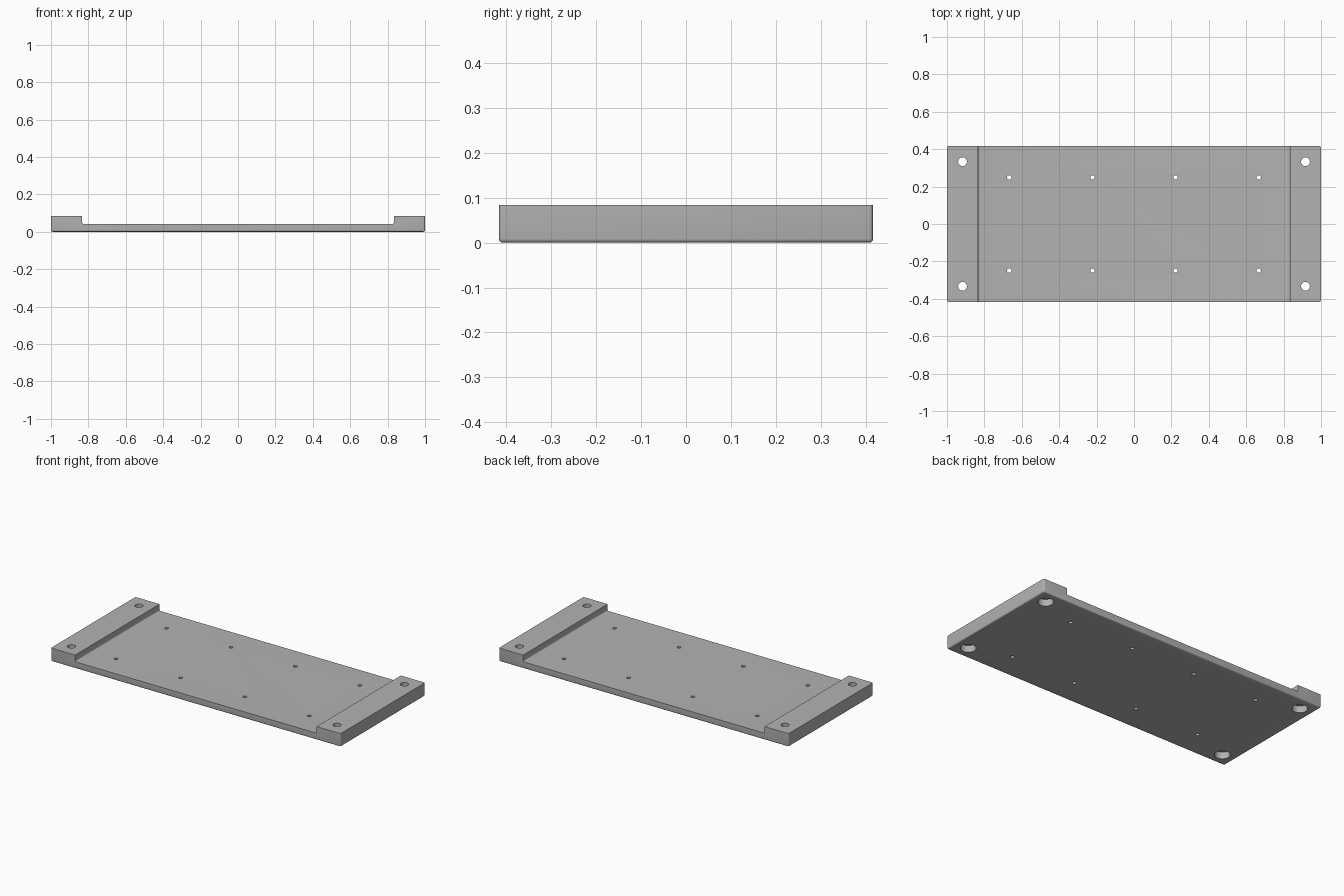
import bpy, bmesh, math

if "Cube" in bpy.data.objects:
    bpy.data.objects.remove(bpy.data.objects["Cube"])

L, W, H = 1.0, 0.4165, 0.0833      # half length, half width, height
FLOOR, STEP, R = 0.0417, 0.8333, 0.0085  # recess floor, recess wall, fillet radius

grey = bpy.data.materials.new("light grey")
grey.diffuse_color = (0.45, 0.45, 0.45, 1)
grey.use_nodes = True
grey.node_tree.nodes["Principled BSDF"].inputs["Base Color"].default_value = grey.diffuse_color


def make_object(name, bm):
    bmesh.ops.recalc_face_normals(bm, faces=bm.faces[:])
    mesh = bpy.data.meshes.new(name)
    bm.to_mesh(mesh)
    bm.free()
    mesh.materials.append(grey)
    ob = bpy.data.objects.new(name, mesh)
    bpy.context.collection.objects.link(ob)
    return ob


def add_lathe(bm, cx, cy, profile, sides):
    """Closed stepped cylinder from (radius, z) pairs."""
    rings = [[bm.verts.new((cx + r * math.cos(2 * math.pi * i / sides),
                            cy + r * math.sin(2 * math.pi * i / sides), z))
              for i in range(sides)] for r, z in profile]
    for a, b in zip(rings, rings[1:]):
        for i in range(sides):
            j = (i + 1) % sides
            bm.faces.new((a[i], a[j], b[j], b[i]))
    bm.faces.new(rings[0][::-1])
    bm.faces.new(rings[-1])


# Base plate: recessed profile with filleted inner corners, extruded along y
half = [(L, 0), (L, H), (STEP, H)]
for i in range(6):
    a = math.pi / 2 * i / 5
    half.append((STEP - R + R * math.cos(a), FLOOR + R - R * math.sin(a)))
outline = half + [(-x, z) for x, z in reversed(half)]
bm = bmesh.new()
face = bm.faces.new([bm.verts.new((x, -W, z)) for x, z in outline])
ext = bmesh.ops.extrude_face_region(bm, geom=[face])
bmesh.ops.translate(bm, vec=(0, 2 * W, 0),
                    verts=[v for v in ext["geom"] if isinstance(v, bmesh.types.BMVert)])

# Round the bottom rim and the four upright corners
rim = []
for e in bm.edges:
    p, q = (v.co for v in e.verts)
    bottom = p.z < 1e-5 and q.z < 1e-5
    upright = abs(p.x - q.x) < 1e-5 and abs(p.y - q.y) < 1e-5 and abs(p.x) > L - 1e-4
    if bottom or upright:
        rim.append(e)
bmesh.ops.bevel(bm, geom=rim, offset=R, segments=4, profile=0.5, affect='EDGES')
plate = make_object("base_plate", bm)

# Hole cutters: counterbored corner holes and two rows of small holes
bm = bmesh.new()
for sy in (-1, 1):
    for sx in (-1, 1):
        add_lathe(bm, sx * 0.9167, sy * 0.333,
                  [(0.0435, -0.03), (0.0435, 0.042), (0.0235, 0.042), (0.0235, 0.12)], 40)
    for x in (-0.667, -0.222, 0.222, 0.667):
        add_lathe(bm, x, sy * 0.249, [(0.0117, -0.03), (0.0117, 0.12)], 24)
cutter = make_object("hole_cutter", bm)
cutter.hide_render = True
cutter.hide_viewport = True

mod = plate.modifiers.new("holes", 'BOOLEAN')
mod.operation = 'DIFFERENCE'
mod.solver = 'EXACT'
mod.object = cutter

# Apply the cut, remove the helper and smooth the round surfaces
bpy.context.view_layer.objects.active = plate
plate.select_set(True)
bpy.ops.object.modifier_apply(modifier=mod.name)
bpy.data.objects.remove(cutter)
bpy.ops.object.shade_smooth_by_angle(angle=math.radians(30))
